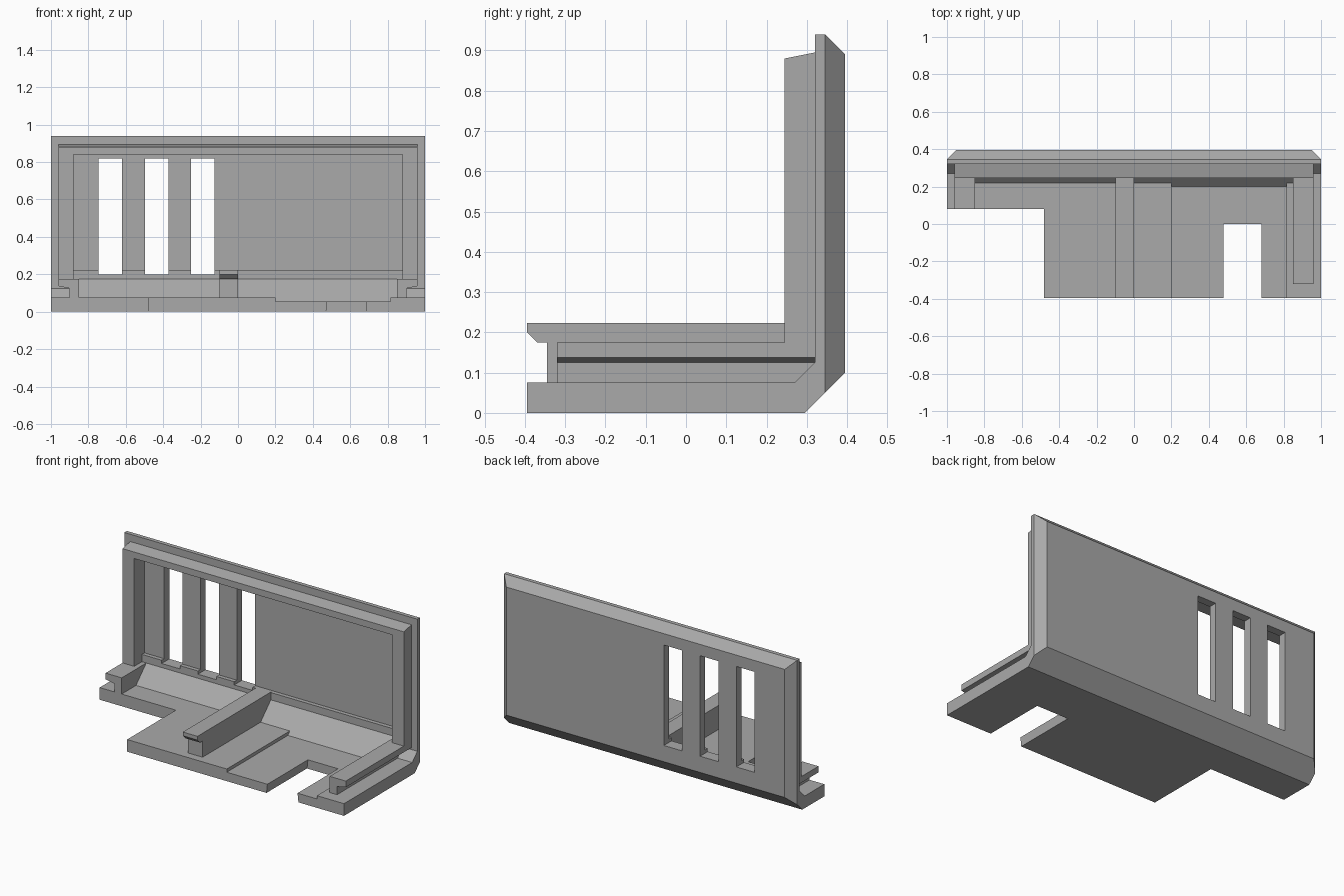
import bpy, bmesh

old = bpy.data.objects.get("Cube")
if old:
    bpy.data.objects.remove(old, do_unlink=True)

grey = bpy.data.materials.new("plain grey")
grey.use_nodes = True
COLOUR = (0.4, 0.4, 0.4, 1)
grey.diffuse_color = COLOUR
grey.node_tree.nodes["Principled BSDF"].inputs["Base Color"].default_value = COLOUR


def prism(name, points, start, end, axis="x"):
    """Extrude a flat outline along an axis; points use the other two axes in order."""
    place = {"x": lambda p, t: (t, p[0], p[1]),
             "y": lambda p, t: (p[0], t, p[1]),
             "z": lambda p, t: (p[0], p[1], t)}[axis]
    bm = bmesh.new()
    low = [bm.verts.new(place(p, start)) for p in points]
    high = [bm.verts.new(place(p, end)) for p in points]
    bm.faces.new(low)
    bm.faces.new(high)
    for i in range(len(points)):
        j = (i + 1) % len(points)
        bm.faces.new((low[i], low[j], high[j], high[i]))
    bmesh.ops.recalc_face_normals(bm, faces=bm.faces)
    mesh = bpy.data.meshes.new(name)
    bm.to_mesh(mesh)
    bm.free()
    mesh.materials.append(grey)
    obj = bpy.data.objects.new(name, mesh)
    bpy.context.collection.objects.link(obj)
    return obj


def box(name, x0, x1, y0, y1, z0, z1):
    return prism(name, [(y0, z0), (y1, z0), (y1, z1), (y0, z1)], x0, x1)


def cut(target, cutter):
    """Subtract the cutter for good, then remove it."""
    cutter.hide_render = True
    mod = target.modifiers.new("cut", "BOOLEAN")
    mod.operation = "DIFFERENCE"
    mod.solver = "EXACT"
    mod.object = cutter
    bpy.context.view_layer.objects.active = target
    bpy.ops.object.modifier_apply(modifier=mod.name)
    bpy.data.objects.remove(cutter, do_unlink=True)


# Floor and back wall as one L-shaped section with chamfered outer edges
body = prism("floor_and_back_wall", [
    (-0.395, 0), (0.295, 0), (0.395, 0.1), (0.395, 0.89), (0.345, 0.94),
    (0.32, 0.94), (0.32, 0.125), (0.27, 0.075), (-0.395, 0.075)], -1, 1)

# Chamfers down both ends of the wall
for s in (-1, 1):
    cut(body, prism("end_chamfer_cutter", [
        (s * 0.93, 0.415), (s * 1.02, 0.325), (s * 1.1, 0.415)], -0.1, 1.1, "z"))

# Recessed panel and window openings
cut(body, box("panel_cutter", -0.88, 0.88, 0.2, 0.345, 0.22, 0.84))
for x in (-0.745, -0.4975, -0.25):
    cut(body, box("window_cutter", x, x + 0.125, 0.2, 0.5, 0.2, 0.82))

# Floor outline: open corner, tapered notch and shallow tray
cut(body, box("corner_cutter", -1.1, -0.48, -0.5, 0.08, -0.1, 0.2))
cut(body, prism("notch_cutter", [
    (0.47, -0.01), (0.69, -0.01), (0.68, 0.08), (0.48, 0.08)], -0.5, 0, "y"))
cut(body, prism("tray_cutter", [
    (-0.5, 0.055), (0.2, 0.055), (0.22, 0.075), (0.22, 0.1), (-0.5, 0.1)], 0.2, 0.815))

# Sloped fillet between the floor and the wall
prism("inner_slope", [(0.2, 0.055), (0.33, 0.04), (0.32, 0.175)], -0.85, 0.85)

# Raised frame around the panel
prism("frame_top", [(0.245, 0.84), (0.325, 0.84), (0.325, 0.896), (0.245, 0.88)],
      -0.96, 0.96)
for name, s in (("right", -1), ("left", 1)):
    box(name + "_frame_post", s * 0.88, s * 0.96, 0.245, 0.325, 0.17, 0.85)

# Side rails with an overhanging flange, the right one cut short
for name, s, front in (("right", -1, 0.08), ("left", 1, -0.32)):
    prism(name + "_side_rail", [
        (s * 0.85, 0.07), (s * 0.9, 0.07), (s * 0.9, 0.125),
        (s * 0.96, 0.137), (s * 0.96, 0.175), (s * 0.85, 0.175)], front, 0.325, "y")

# Middle rib with a hooked front end
prism("middle_rib", [
    (-0.395, 0.223), (-0.395, 0.2), (-0.37, 0.175), (-0.345, 0.175),
    (-0.345, 0.07), (0.325, 0.07), (0.325, 0.223)], -0.1, 0)
